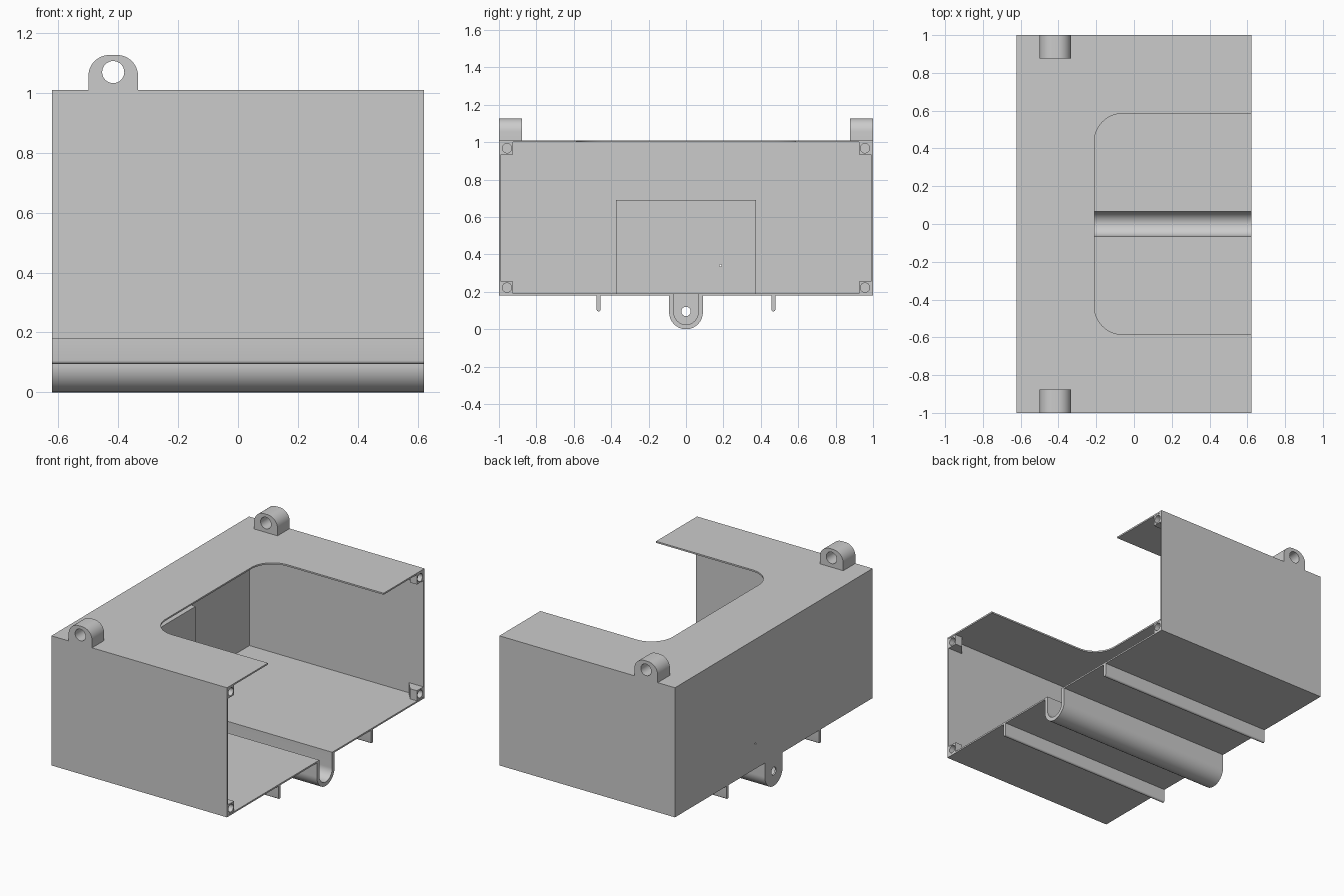
import bpy, bmesh, math
from mathutils import Matrix

cube = bpy.data.objects.get("Cube")
if cube:
    bpy.data.objects.remove(cube, do_unlink=True)

grey = bpy.data.materials.new("plain grey")
grey.use_nodes = True
COLOUR = (0.6, 0.6, 0.6, 1)
grey.diffuse_color = COLOUR
grey.node_tree.nodes["Principled BSDF"].inputs["Base Color"].default_value = COLOUR

# Profile axes: each matrix sends (u, v, depth) to world space
AXES = {
    "x": Matrix(((0, 0, 1, 0), (1, 0, 0, 0), (0, 1, 0, 0), (0, 0, 0, 1))),
    "y": Matrix(((1, 0, 0, 0), (0, 0, 1, 0), (0, 1, 0, 0), (0, 0, 0, 1))),
    "z": Matrix.Identity(4),
}


def arc(u, v, r, start, end, steps=12):
    angles = [math.radians(start + (end - start) * i / steps) for i in range(steps + 1)]
    return [(u + r * math.cos(a), v + r * math.sin(a)) for a in angles]


def circle(u, v, r, steps=32):
    return arc(u, v, r, 0, 360, steps)[:-1]


def rect(u0, u1, v0, v1):
    return [(u0, v0), (u1, v0), (u1, v1), (u0, v1)]


def prism(name, axis, lo, hi, outline, *holes):
    """Extrude a flat outline with holes along one axis, from lo to hi."""
    curve = bpy.data.curves.new(name, "CURVE")
    curve.dimensions = "2D"
    curve.fill_mode = "BOTH"
    curve.extrude = (hi - lo) / 2
    for loop in (outline, *holes):
        spline = curve.splines.new("POLY")
        spline.points.add(len(loop) - 1)
        for point, (u, v) in zip(spline.points, loop):
            point.co = (u, v, 0, 1)
        spline.use_cyclic_u = True
    temp = bpy.data.objects.new(name, curve)
    mesh = bpy.data.meshes.new_from_object(temp)
    bpy.data.objects.remove(temp)
    bpy.data.curves.remove(curve)
    mesh.name = name
    mesh.transform(AXES[axis] @ Matrix.Translation((0, 0, (lo + hi) / 2)))
    bm = bmesh.new()
    bm.from_mesh(mesh)
    bmesh.ops.remove_doubles(bm, verts=bm.verts, dist=0.0001)
    bmesh.ops.recalc_face_normals(bm, faces=bm.faces)
    bm.to_mesh(mesh)
    bm.free()
    mesh.materials.clear()
    mesh.materials.append(grey)
    obj = bpy.data.objects.new(name, mesh)
    bpy.context.collection.objects.link(obj)
    bpy.ops.object.select_all(action="DESELECT")
    obj.select_set(True)
    bpy.context.view_layer.objects.active = obj
    bpy.ops.object.shade_smooth_by_angle(angle=math.radians(35))
    return obj


X, Y, T = 0.622, 1.0, 0.01          # half depth, half width, wall thickness
BOTTOM, TOP = 0.18, 1.01
CHANNEL_IN, CHANNEL_OUT = 0.065, 0.09
FLOOR = BOTTOM + T

# Top panel with a rounded bay open at the +x edge
bay_x, bay_y, bay_r = -0.21, 0.585, 0.15
bay = (arc(bay_x + bay_r, bay_y - bay_r, bay_r, 90, 180)
       + arc(bay_x + bay_r, bay_r - bay_y, bay_r, 180, 270))
prism("top_panel", "z", TOP - T, TOP,
      [(X, Y), (-X, Y), (-X, -Y), (X, -Y), (X, -bay_y)] + bay[::-1] + [(X, bay_y)])

# Back wall and the thick pad inside it, sharing a pin hole
pin = circle(0.185, 0.34, 0.006, 16)
prism("back_wall", "x", -X, -X + T, rect(-Y + T, Y - T, BOTTOM, TOP - T), pin)
prism("inner_pad", "x", -X + T, -X + 0.06, rect(-0.373, 0.373, FLOOR, 0.69), pin)

# Cable channel under the floor, with a pierced end cap
prism("cable_channel", "x", -X, X,
      [(CHANNEL_OUT, BOTTOM)] + arc(0, CHANNEL_OUT, CHANNEL_OUT, 0, -180, 32)
      + [(-CHANNEL_OUT, BOTTOM), (-CHANNEL_IN, BOTTOM)]
      + arc(0, CHANNEL_OUT, CHANNEL_IN, 180, 360, 32) + [(CHANNEL_IN, BOTTOM)])
prism("channel_end_cap", "x", -X, -X + T,
      [(CHANNEL_IN, BOTTOM)] + arc(0, CHANNEL_OUT, CHANNEL_IN, 0, -180, 32)
      + [(-CHANNEL_IN, BOTTOM)], circle(0, 0.095, 0.025))

# Parts repeated on both sides
for side, s in (("left", 1), ("right", -1)):
    label = "back" if s > 0 else "front"
    prism(label + "_side_wall", "y", *sorted((s * Y, s * (Y - T))),
          rect(-X, X, BOTTOM, TOP - T))
    prism(label + "_floor", "z", BOTTOM, FLOOR,
          rect(-X + T, X, s * CHANNEL_IN, s * (Y - T)))

    # Runner with a rounded lower edge
    y = s * 0.467
    prism(label + "_runner", "x", -X, X,
          [(y + 0.011, BOTTOM)] + arc(y, 0.106, 0.011, 0, -180, 8) + [(y - 0.011, BOTTOM)])

    # Mounting lug
    lug_x, half, r = -0.417, 0.083, 0.07
    lug_top = 1.127
    prism(label + "_lug", "y", *sorted((s * Y, s * 0.877)),
          [(lug_x + half, TOP)] + arc(lug_x + half - r, lug_top - r, r, 0, 90)
          + arc(lug_x - half + r, lug_top - r, r, 90, 180) + [(lug_x - half, TOP)],
          circle(lug_x, 1.07, 0.037))

    # Screw posts in the open corners, each with a gusset running to the wall
    wall, inner = s * (Y - T), s * 0.925
    for level, z0, z1 in (("lower", FLOOR, 0.255), ("upper", 0.935, TOP - T)):
        name = label + "_" + level
        prism(name + "_screw_post", "x", X - 0.05, X - 0.002, rect(inner, wall, z0, z1),
              circle(s * 0.957, (z0 + z1) / 2, 0.025, 24))
        prism(name + "_gusset", "z", z0, z1,
              [(X - 0.05, inner), (X - 0.05, wall), (X - 0.105, wall)])
